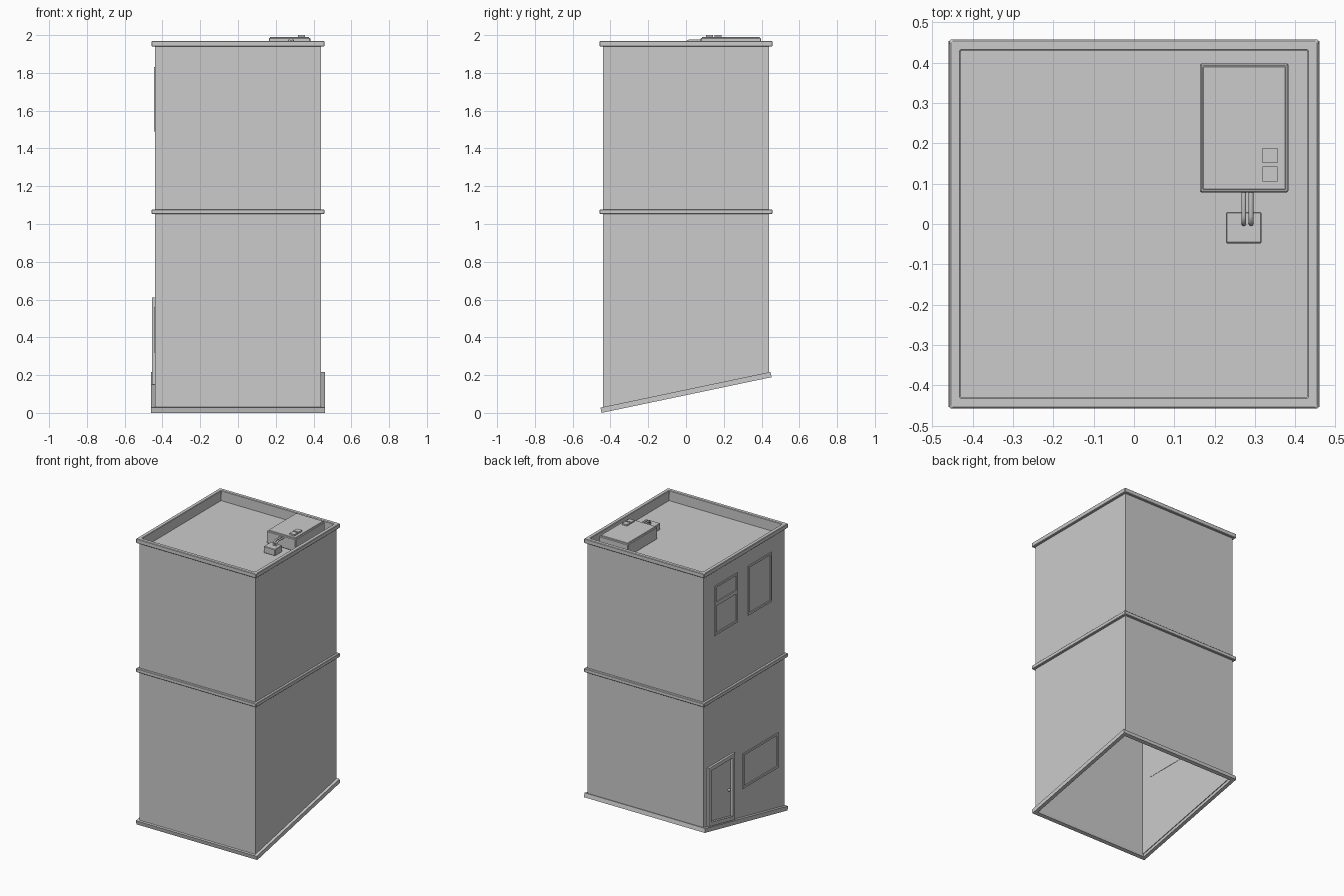
import bpy, bmesh, math
from mathutils import Vector

cube = bpy.data.objects.get("Cube")
if cube:
    bpy.data.objects.remove(cube, do_unlink=True)

grey = bpy.data.materials.new("plain_grey")
grey.use_nodes = True
tone = (0.6, 0.6, 0.6, 1)
grey.diffuse_color = tone
grey.node_tree.nodes["Principled BSDF"].inputs["Base Color"].default_value = tone

WALL, INNER, ROOF = 0.44, 0.43, 1.90
SLOPE = 0.21


def ground(y):
    """Height of the sloping base line under the walls."""
    return 0.02 + SLOPE * (y + 0.45)


def finish(name, bm, bevel=0):
    bmesh.ops.recalc_face_normals(bm, faces=bm.faces)
    if bevel:
        bmesh.ops.bevel(bm, geom=bm.edges[:], offset=bevel, segments=1, affect='EDGES')
    mesh = bpy.data.meshes.new(name)
    bm.to_mesh(mesh)
    bm.free()
    ob = bpy.data.objects.new(name, mesh)
    bpy.context.collection.objects.link(ob)
    mesh.materials.append(grey)
    return ob


def loft(name, loops, cyclic=True, bevel=0):
    """Skin a list of loops; cyclic joins last to first, otherwise the ends are capped."""
    bm = bmesh.new()
    rows = [[bm.verts.new(p) for p in loop] for loop in loops]
    pairs = list(zip(rows, rows[1:])) + ([(rows[-1], rows[0])] if cyclic else [])
    for a, b in pairs:
        for i in range(len(a)):
            j = (i + 1) % len(a)
            bm.faces.new((a[i], a[j], b[j], b[i]))
    if not cyclic:
        bm.faces.new(rows[0])
        bm.faces.new(rows[-1])
    return finish(name, bm, bevel)


def square(r, z):
    """Square loop; z is a height or a function of y."""
    return [(x, y, z(y) if callable(z) else z)
            for x, y in ((-r, -r), (r, -r), (r, r), (-r, r))]


def box(name, x0, x1, y0, y1, z0, z1, bevel=0):
    corners = ((x0, y0), (x1, y0), (x1, y1), (x0, y1))
    return loft(name, [[(x, y, z) for x, y in corners] for z in (z0, z1)], False, bevel)


def opening(x, y0, y1, z0, z1, inset=0):
    """Loop on the side wall; the lower edge may follow the slope."""
    low = z0 if callable(z0) else (lambda y: z0)
    a, b, top = y0 + inset, y1 - inset, z1 - inset
    return [(x, a, low(a) + inset), (x, b, low(b) + inset), (x, b, top), (x, a, top)]


# Wall shell with a sloping foot
walls = loft("walls", [square(WALL, ground), square(WALL, 1.95),
                       square(INNER, 1.95), square(INNER, ground)])
box("roof_deck", -INNER, INNER, -INNER, INNER, ROOF - 0.02, ROOF)

# Horizontal trims
for name, z0, z1 in (("parapet_trim", 1.94, 1.97), ("middle_trim", 1.052, 1.078)):
    loft(name, [square(0.457, z0), square(0.457, z1),
                square(INNER, z1), square(INNER, z0)], bevel=0.003)

# Base trim, tilted along the slope
base = [[(x * r / 0.46, y * r / 0.46 - shift, 0.21 * (y * r / 0.46 + 0.45) + h)
         for x, y in ((-0.46, -0.45), (0.46, -0.45), (0.46, 0.45), (-0.46, 0.45))]
        for r, h, shift in ((0.46, 0, -0.003), (0.46, 0.028, 0.003),
                            (0.435, 0.028, 0.003), (0.435, 0, -0.003))]
loft("base_trim", base)

# Openings in the side wall: y range, z range, frame projection, frame width
sill = lambda y: ground(y) + 0.012
panels = {
    "sash_window": (0.07, 0.32, 1.49, 1.83, 0.005, 0.014),
    "plain_window": (-0.30, -0.045, 1.49, 1.83, 0.005, 0.014),
    "wide_window": (-0.37, 0.015, 0.32, 0.56, 0.005, 0.014),
    "door": (0.115, 0.40, sill, 0.61, 0.015, 0.026),
}
for name, (y0, y1, z0, z1, out, width) in panels.items():
    hole = (y0, y1, z0, z1, width / 2)
    cutter = loft("cutter", [opening(x, *hole) for x in (-0.5, -0.4)], False)
    cutter.hide_render = True
    cut = walls.modifiers.new("cut", 'BOOLEAN')
    cut.object, cut.solver = cutter, 'EXACT'
    bpy.context.view_layer.objects.active = walls
    bpy.ops.object.modifier_apply(modifier=cut.name)
    bpy.data.objects.remove(cutter, do_unlink=True)
    rim = (y0, y1, z0, z1)
    face, back = -WALL - out, -WALL + 0.008
    loft(name + "_frame", [opening(back, *rim), opening(face, *rim),
                           opening(face, *rim, width), opening(back, *rim, width)])
    loft(name + "_panel", [opening(x, *rim, width - 0.004)
                           for x in (-WALL + 0.002, -WALL + 0.008)], False)

# Sash bar and door knob
box("sash_bar", -WALL - 0.005, -WALL + 0.006, 0.08, 0.31, 1.69, 1.715)
bm = bmesh.new()
bmesh.ops.create_uvsphere(bm, u_segments=12, v_segments=8, radius=0.009)
bmesh.ops.translate(bm, vec=(-WALL - 0.004, 0.165, 0.37), verts=bm.verts)
finish("door_knob", bm)

# Rooftop unit with raised lid and two vents
box("unit_body", 0.163, 0.383, 0.078, 0.398, ROOF, 1.985, 0.004)
box("unit_lid", 0.17, 0.376, 0.085, 0.391, 1.98, 1.99, 0.002)
for i, y in enumerate((0.105, 0.151)):
    box(f"vent_{i + 1}", 0.318, 0.356, y, y + 0.037, 1.985, 2.0)

# Junction box and the two pipes feeding it
box("junction_box", 0.228, 0.316, -0.048, 0.03, ROOF, 1.945, 0.003)
for i, x in enumerate((0.272, 0.290)):
    curve = bpy.data.curves.new("pipe", 'CURVE')
    curve.dimensions = '3D'
    curve.bevel_depth, curve.bevel_resolution = 0.006, 2
    line = curve.splines.new('POLY')
    path = [(0.09, 1.972), (0.02, 1.972), (0.006, 1.966), (0.001, 1.953), (0.001, 1.935)]
    line.points.add(len(path) - 1)
    for p, (y, z) in zip(line.points, path):
        p.co = (x, y, z, 1)
    curve.materials.append(grey)
    bpy.context.collection.objects.link(bpy.data.objects.new(f"pipe_{i + 1}", curve))

# Smooth shading with sharp edges kept
for ob in bpy.context.collection.objects:
    ob.select_set(ob.type == 'MESH' and grey.name in ob.data.materials)
bpy.ops.object.shade_smooth_by_angle(angle=math.radians(30))
